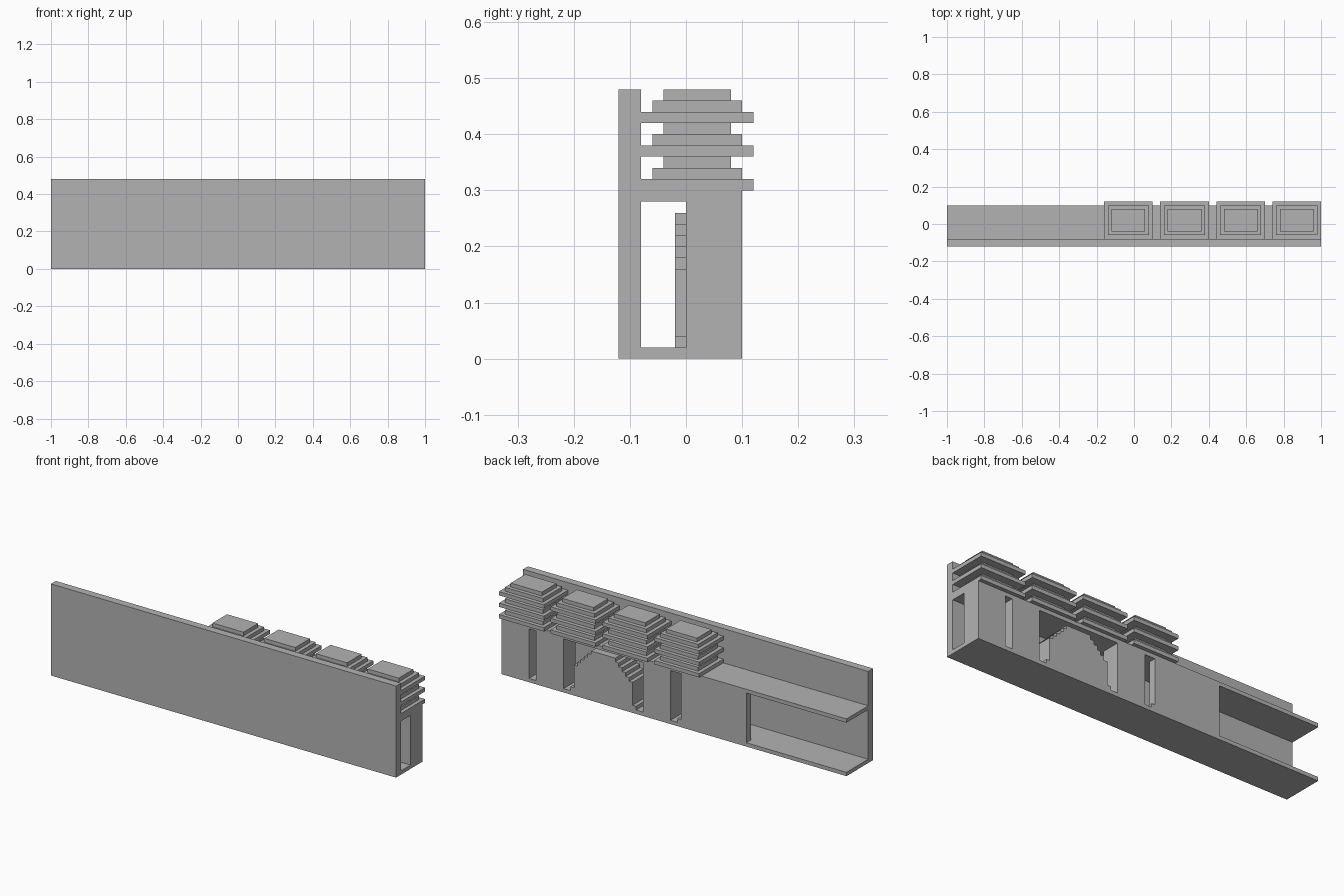
import bpy
import bmesh

cube = bpy.data.objects.get("Cube")
if cube:
    bpy.data.objects.remove(cube, do_unlink=True)

# Single stone grey
stone = bpy.data.materials.new("stone_grey")
stone.use_nodes = True
GREY = (0.45, 0.45, 0.45, 1)
stone.diffuse_color = GREY
stone.node_tree.nodes["Principled BSDF"].inputs["Base Color"].default_value = GREY


def prism(name, outline, y0, y1):
    """Extrude an x-z outline from y0 to y1."""
    bm = bmesh.new()
    face = bm.faces.new([bm.verts.new((x, y0, z)) for x, z in outline])
    top = bmesh.ops.extrude_face_region(bm, geom=[face])["geom"]
    moved = [v for v in top if isinstance(v, bmesh.types.BMVert)]
    bmesh.ops.translate(bm, verts=moved, vec=(0, y1 - y0, 0))
    bmesh.ops.recalc_face_normals(bm, faces=bm.faces)
    mesh = bpy.data.meshes.new(name)
    bm.to_mesh(mesh)
    bm.free()
    mesh.materials.append(stone)
    obj = bpy.data.objects.new(name, mesh)
    bpy.context.collection.objects.link(obj)
    return obj


def box(name, x0, x1, y0, y1, z0, z1):
    return prism(name, [(x0, z0), (x1, z0), (x1, z1), (x0, z1)], y0, y1)


FLOOR, CEILING, STEP, BACK = 0.02, 0.28, 0.02, 0.10

# Long shell: tall front wall, floor and roof slab
box("front_wall", -1, 1, -0.12, -0.08, 0, 0.48)
box("floor", -1, 1, -0.08, BACK, 0, FLOOR)
box("roof_slab", -1, 1, -0.08, BACK, CEILING, CEILING + STEP)

# Back wall sections between the doorways
box("end_wall", 0.84, 1, 0, BACK, FLOOR, CEILING)
box("wall_pier", 0.64, 0.80, 0, BACK, FLOOR, CEILING)
box("middle_wall", 0.02, 0.18, 0, BACK, FLOOR, CEILING)
box("thin_wall", -0.42, -0.04, 0.06, BACK, FLOOR, CEILING)
box("door_step", -0.04, -0.02, 0.06, BACK, FLOOR, FLOOR + STEP)

# Stepped gable block standing in the wide opening, on a low plinth
centre, half = 0.41, 0.17
side = [(half + STEP, FLOOR), (half + STEP, FLOOR + STEP), (half, FLOOR + STEP)]
x, z = half, 0.16
for i in range(6):
    side.append((x, z))
    if i < 5:
        x -= STEP
        side.append((x, z))
        z += STEP
outline = [(centre + a, b) for a, b in side] + [(centre - a, b) for a, b in reversed(side)]
prism("stepped_gable", outline, -0.02, BACK)

# Four roof towers, each three storeys of three shrinking tiers
for t in range(4):
    left = -0.16 + 0.30 * t
    for level in range(9):
        inset = STEP * (level % 3)
        base = 0.30 + STEP * level
        box(f"tower_{t + 1}_tier_{level + 1}", left + inset, left + 0.26 - inset,
            -0.08 + inset, 0.12 - inset, base, base + STEP)
